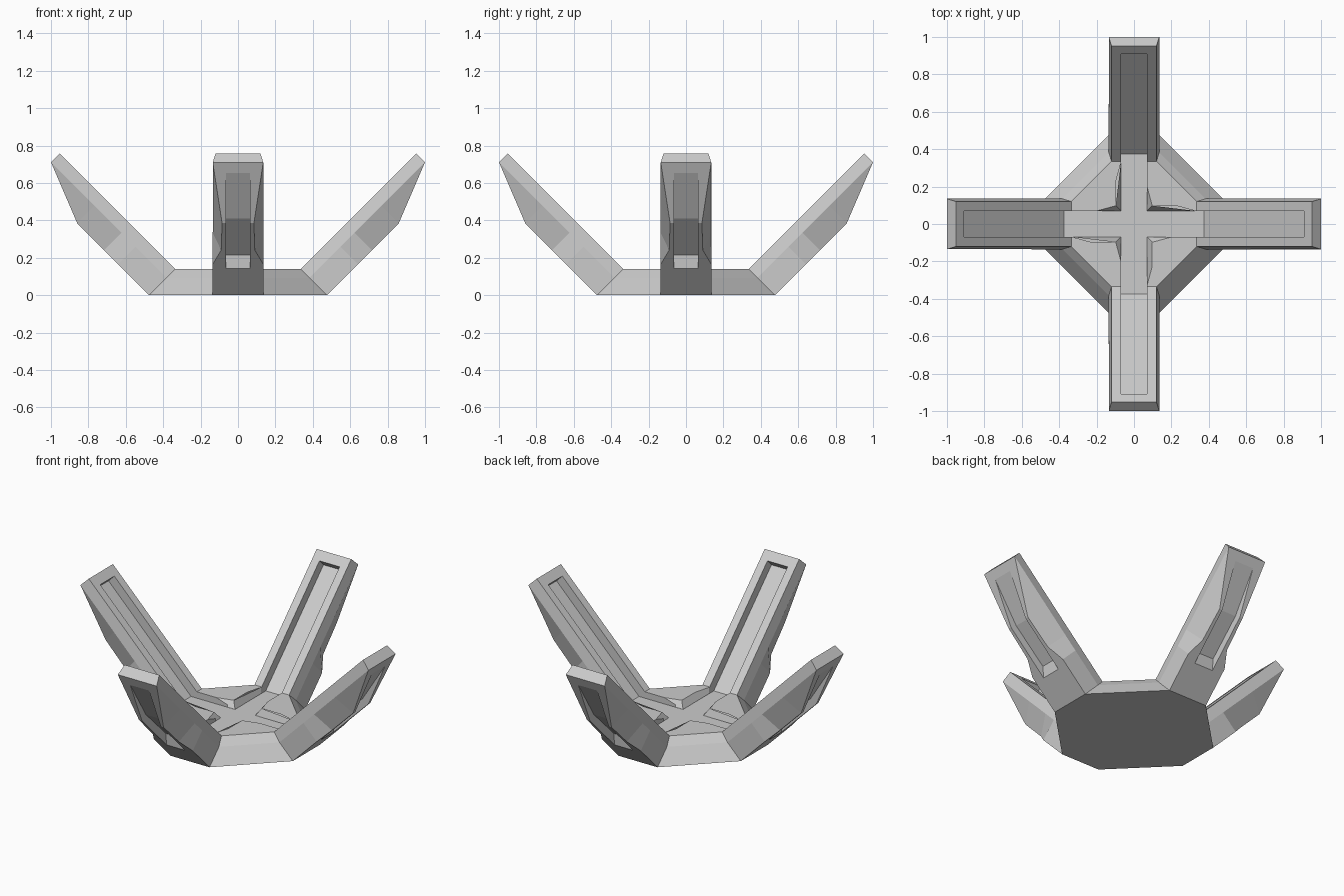
import bpy, bmesh, math
from mathutils import Matrix, Vector

if "Cube" in bpy.data.objects:
    bpy.data.objects.remove(bpy.data.objects["Cube"])

R = math.sqrt(0.5)
X0, Z0 = 0.335, 0.14          # inner hinge line of each arm
T_MID, T_OUT, TIP = 0.067, 0.198, 0.873


def st(s, t, y=0):
    """Arm coordinates (along, thickness outward, sideways) to world."""
    return Vector((X0 + R * (s + t), y, Z0 + R * (s - t)))


def rot(k):
    return Matrix.Rotation(k * math.pi / 2, 3, 'Z')


def finish(bm, name):
    bmesh.ops.remove_doubles(bm, verts=bm.verts, dist=0.0004)
    bmesh.ops.recalc_face_normals(bm, faces=bm.faces)
    me = bpy.data.meshes.new(name)
    bm.to_mesh(me)
    bm.free()
    ob = bpy.data.objects.new(name, me)
    bpy.context.collection.objects.link(ob)
    return ob


def loft(bm, rings, k=0, cap_start=True, cap_end=True, skip=()):
    m = rot(k)
    vs = [[bm.verts.new(m @ Vector(p)) for p in r] for r in rings]
    n = len(vs[0])
    for a, b in zip(vs, vs[1:]):
        for i in range(n):
            if i not in skip:
                j = (i + 1) % n
                bm.faces.new((a[i], a[j], b[j], b[i]))
    if cap_start:
        bm.faces.new(vs[0][::-1])
    if cap_end:
        bm.faces.new(vs[-1])


def prism(name, pts, half, k):
    """Side profile extruded across the arm width."""
    bm = bmesh.new()
    loft(bm, [[(p[0], y, p[1]) for p in pts] for y in (-half, half)], k)
    return finish(bm, name)


def section(s, w, t):
    return [st(0 + s, a, y) for a, y in
            ((0, -0.12), (0, 0.12), (T_MID, 0.135), (t, w), (t, -w), (T_MID, -0.135))]


# Octagonal hub, open where the arms join
bm = bmesh.new()
rings = []
for t, w in ((T_OUT, 0.135), (T_MID, 0.135), (0, 0.12)):
    p = st(0, t)
    rings.append([rot(k) @ Vector((p.x, y, p.z)) for k in range(4) for y in (-w, w)])
loft(bm, rings, skip=(0, 2, 4, 6))

# Four tapering arms with pinched outer ridges
for k in range(4):
    loft(bm, [section(0, 0.135, T_OUT), section(0.235, 0.135, T_OUT),
              section(0.34, 0.09, T_OUT), section(0.544, 0.085, T_OUT),
              section(TIP, 0.135, T_MID)], k, cap_start=False)
body = finish(bm, "four_armed_cradle")

cutters = []
# Continuous channels along opposite arms and across the hub
a, b = st(0.81, 0.057), st(0.81, -0.1)
half = [(0.375, 0.10), (a.x, a.z), (b.x, b.z)]
profile = half + [(-x, z) for x, z in reversed(half)]
for k in range(2):
    cutters.append(prism("channel_cutter", profile, 0.07, k))

# Flared corners in the middle of the hub
bm = bmesh.new()
loft(bm, [[rot(k) @ Vector(p) for k in range(4)
           for p in ((0.335, -0.068, z), (0.335, 0.068, z), (c, c, z))]
          for z, c in ((0.1005, 0.0705), (0.18, 0.125))])
cutters.append(finish(bm, "corner_cutter"))

# Recesses on the outer side of the arms
outer = [st(*p) for p in ((0.1, 0.284), (0.256, 0.15), (0.533, 0.153),
                          (0.85, 0.082), (0.85, 0.3))]
for k in range(4):
    cutters.append(prism("recess_cutter", [(p.x, p.z) for p in outer], 0.065, k))

# Cut everything and remove the helpers
bpy.context.view_layer.objects.active = body
for c in cutters:
    c.hide_render = True
    mod = body.modifiers.new("cut", 'BOOLEAN')
    mod.operation, mod.solver, mod.object = 'DIFFERENCE', 'EXACT', c
    bpy.ops.object.modifier_apply(modifier=mod.name)
for c in cutters:
    bpy.data.objects.remove(c)
